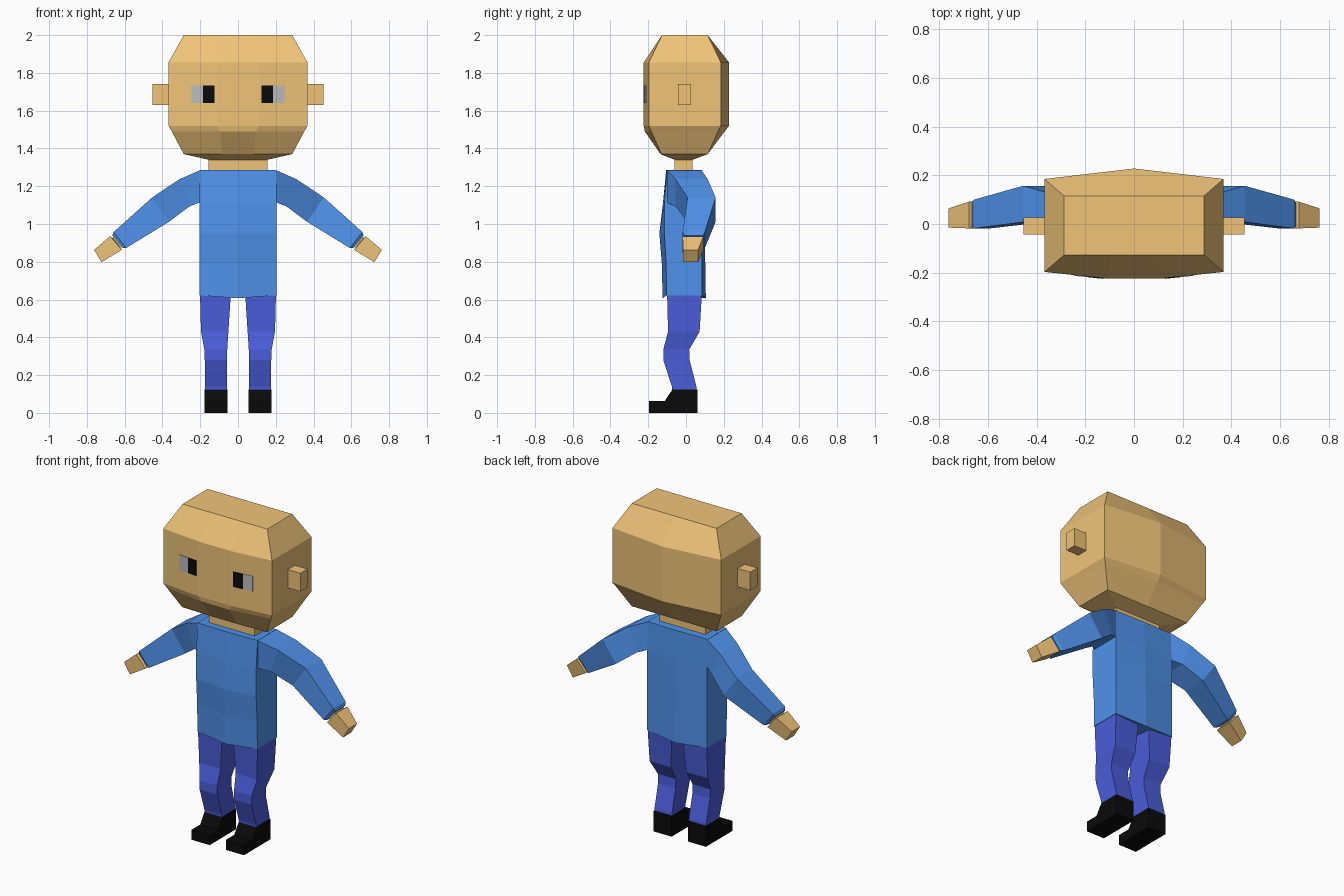
import bpy, bmesh


def material(name, rgb):
    m = bpy.data.materials.new(name)
    m.diffuse_color = (*rgb, 1)
    return m


SKIN = material("skin", (0.87, 0.55, 0.19))
SHIRT = material("shirt_blue", (0.08, 0.29, 0.83))
DENIM = material("trouser_blue", (0.07, 0.11, 0.70))
BLACK = material("black", (0.003, 0.003, 0.003))
WHITE = material("eye_grey", (0.50, 0.50, 0.50))


def loft(name, rings, mat, mirror=False):
    """Skin matching rings of points into a closed, flat-shaded solid."""
    bm = bmesh.new()
    loops = [[bm.verts.new(p) for p in ring] for ring in rings]
    n = len(rings[0])
    for a, b in zip(loops, loops[1:]):
        for i in range(n):
            j = (i + 1) % n
            bm.faces.new((a[i], a[j], b[j], b[i]))
    bm.faces.new(loops[0][::-1])
    bm.faces.new(loops[-1])
    bmesh.ops.recalc_face_normals(bm, faces=bm.faces)
    me = bpy.data.meshes.new(name)
    bm.to_mesh(me)
    bm.free()
    me.materials.append(mat)
    ob = bpy.data.objects.new(name, me)
    bpy.context.collection.objects.link(ob)
    if mirror:
        ob.modifiers.new("mirror", 'MIRROR').use_mirror_merge = False
    return ob


def rect(z, x0, x1, y0, y1):
    return [(x0, y0, z), (x1, y0, z), (x1, y1, z), (x0, y1, z)]


def box(name, x, y, z, mat, mirror=False):
    return loft(name, [rect(h, *x, *y) for h in z], mat, mirror)


def limb_ring(top, bottom, y0, y1):
    """Arm section: top and bottom are (x, z) pairs."""
    (tx, tz), (bx, bz) = top, bottom
    return [(tx, y0, tz), (tx, y1, tz), (bx, y1, bz), (bx, y0, bz)]


def head_ring(z, w, inner, front, mid_front, back, mid_back):
    return [(-w, front, z), (-inner, mid_front, z), (inner, mid_front, z),
            (w, front, z), (w, back, z), (0, mid_back, z), (-w, back, z)]


# Head: faceted block with bowed face and ridged back
loft("head", [head_ring(*r) for r in (
    (1.34, 0.155, 0.08, -0.06, -0.06, 0.035, 0.035),
    (1.37, 0.287, 0.085, -0.13, -0.135, 0.115, 0.115),
    (1.49, 0.351, 0.095, -0.184, -0.218, 0.170, 0.205),
    (1.52, 0.368, 0.11, -0.197, -0.224, 0.185, 0.228),
    (1.855, 0.368, 0.11, -0.197, -0.224, 0.185, 0.228),
    (2.00, 0.287, 0.09, -0.127, -0.127, 0.115, 0.115))], SKIN)
box("neck", (-0.155, 0.155), (-0.06, 0.035), (1.27, 1.35), SKIN)
box("ears", (0.36, 0.453), (-0.043, 0.026), (1.63, 1.742), SKIN, True)


# Eyes: thin plates following the slope of the face
def eye(name, x0, x1, mat):
    y0, y1 = (-0.227 + (x - 0.11) * 0.105 for x in (x0, x1))
    loft(name, [[(x0, y0, z), (x1, y1, z), (x1, y1 + 0.01, z),
                 (x0, y0 + 0.01, z)] for z in (1.64, 1.733)], mat, True)


eye("pupils", 0.125, 0.186, BLACK)
eye("eye_whites", 0.186, 0.247, WHITE)


# Torso: centre ridge front and back, bulging belly
def torso_ring(z, zc, front, mid_front, back, mid_back):
    return [(-0.203, front, z), (0, mid_front, zc), (0.203, front, z),
            (0.203, back, z), (0, mid_back, zc), (-0.203, back, z)]


loft("shirt_body", [torso_ring(*r) for r in (
    (0.622, 0.607, -0.103, -0.124, 0.085, 0.105),
    (0.79, 0.79, -0.105, -0.128, 0.085, 0.102),
    (0.95, 0.95, -0.115, -0.141, 0.085, 0.100),
    (1.11, 1.11, -0.115, -0.122, 0.085, 0.095),
    (1.285, 1.285, -0.10, -0.105, 0.080, 0.085))], SHIRT)

# Sleeves: shoulder, elbow swung backwards, cuff
loft("sleeves", [limb_ring(*r) for r in (
    ((0.20, 1.285), (0.20, 1.115), -0.10, 0.083),
    ((0.31, 1.237), (0.257, 1.093), -0.055, 0.115),
    ((0.455, 1.14), (0.365, 1.012), 0.008, 0.157),
    ((0.658, 0.958), (0.592, 0.873), -0.018, 0.10),
    ((0.665, 0.938), (0.61, 0.873), -0.008, 0.088))], SHIRT, True)

# Hands: tapered blocks on a narrow wrist
loft("hands", [limb_ring(*r) for r in (
    ((0.64, 0.94), (0.60, 0.89), 0.0, 0.08),
    ((0.662, 0.925), (0.622, 0.876), 0.0, 0.08),
    ((0.677, 0.935), (0.615, 0.863), -0.018, 0.092),
    ((0.762, 0.863), (0.722, 0.798), -0.015, 0.064))], SKIN, True)

# Trouser legs with bent knees
loft("trouser_legs", [rect(*r) for r in (
    (0.10, 0.057, 0.175, -0.07, 0.057),
    (0.14, 0.057, 0.175, -0.075, 0.055),
    (0.28, 0.057, 0.176, -0.12, 0.019),
    (0.335, 0.057, 0.178, -0.12, 0.017),
    (0.43, 0.051, 0.196, -0.095, 0.072),
    (0.63, 0.038, 0.201, -0.10, 0.084))], DENIM, True)

# Shoes: side profile extruded across the foot
shoe = [(0.06, 0), (0.06, 0.125), (-0.07, 0.125), (-0.083, 0.108),
        (-0.113, 0.062), (-0.195, 0.062), (-0.195, 0)]
loft("shoes", [[(x, y, z) for y, z in shoe] for x in (0.055, 0.177)],
     BLACK, True)
